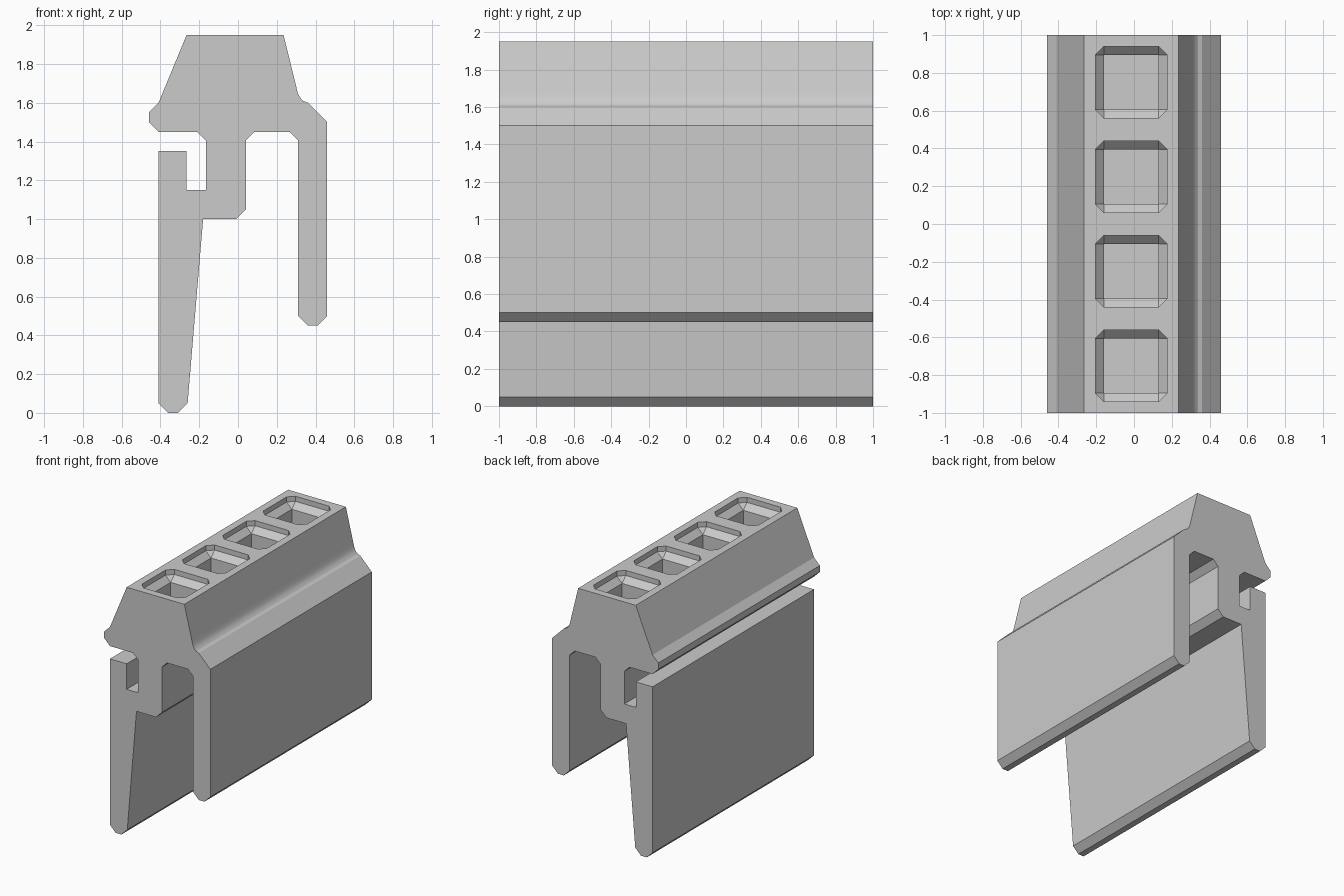
import bpy, bmesh, math

if "Cube" in bpy.data.objects:
    bpy.data.objects.remove(bpy.data.objects["Cube"], do_unlink=True)

# Single grey material
GREY = (0.6, 0.6, 0.6, 1)
grey = bpy.data.materials.new("light_grey")
grey.use_nodes = True
grey.diffuse_color = GREY
grey.node_tree.nodes["Principled BSDF"].inputs["Base Color"].default_value = GREY


def make_object(name, bm):
    bmesh.ops.recalc_face_normals(bm, faces=bm.faces)
    mesh = bpy.data.meshes.new(name)
    bm.to_mesh(mesh)
    bm.free()
    mesh.materials.append(grey)
    obj = bpy.data.objects.new(name, mesh)
    bpy.context.collection.objects.link(obj)
    return obj


def loft(bm, rings):
    """Skin a stack of closed rings and cap both ends."""
    loops = [[bm.verts.new(p) for p in ring] for ring in rings]
    for a, b in zip(loops, loops[1:]):
        for i in range(len(a)):
            j = (i + 1) % len(a)
            bm.faces.new((a[i], a[j], b[j], b[i]))
    bm.faces.new(loops[0])
    bm.faces.new(loops[-1])


def octagon(cx, cy, z, half, cut):
    s = half - cut
    pts = [(half, -s), (half, s), (s, half), (-s, half),
           (-half, s), (-half, -s), (-s, -half), (s, -half)]
    return [(cx + x, cy + y, z) for x, y in pts]


# Cross-section of the rail, clockwise from the top left
top_and_shoulder = [(-0.265, 1.95), (0.235, 1.95), (0.30, 1.685), (0.308, 1.652),
                    (0.315, 1.636), (0.325, 1.621), (0.338, 1.609), (0.36, 1.60)]
right_leg = [(0.46, 1.5), (0.46, 0.5), (0.41, 0.45), (0.36, 0.45), (0.31, 0.5)]
channel = [(0.31, 1.405), (0.265, 1.45), (0.085, 1.45), (0.04, 1.405)]
stem = [(0.04, 1.05), (-0.01, 1.0), (-0.18, 1.0)]
left_leg = [(-0.26, 0.05), (-0.31, 0), (-0.36, 0), (-0.41, 0.05),
            (-0.41, 1.35), (-0.265, 1.35)]
slot = [(-0.265, 1.15), (-0.165, 1.15), (-0.165, 1.405), (-0.21, 1.45)]
lip = [(-0.41, 1.45), (-0.46, 1.50), (-0.46, 1.55), (-0.41, 1.60)]
profile = top_and_shoulder + right_leg + channel + stem + left_leg + slot + lip

bm = bmesh.new()
loft(bm, [[(x, y, z) for x, z in profile] for y in (-1, 1)])
rail = make_object("clip_rail", bm)

# Row of pockets: chamfered rim stepping down into a square well
bm = bmesh.new()
HALF, CUT = 0.19, 0.045
for cy in (-0.75, -0.25, 0.25, 0.75):
    loft(bm, [octagon(-0.015, cy, 2.05, HALF, CUT),
              octagon(-0.015, cy, 1.91, HALF, CUT),
              octagon(-0.015, cy, 1.865, HALF - CUT, 0),
              octagon(-0.015, cy, 1.55, HALF - CUT, 0)])
bmesh.ops.remove_doubles(bm, verts=bm.verts, dist=0.0001)
cutter = make_object("pocket_cutter", bm)
cutter.hide_render = True

cut = rail.modifiers.new("pockets", 'BOOLEAN')
cut.operation = 'DIFFERENCE'
cut.solver = 'EXACT'
cut.object = cutter
bpy.ops.object.select_all(action='DESELECT')
rail.select_set(True)
bpy.context.view_layer.objects.active = rail
bpy.ops.object.modifier_apply(modifier=cut.name)
bpy.data.objects.remove(cutter, do_unlink=True)

# Smooth only the shoulder fillet
bpy.ops.object.shade_smooth_by_angle(angle=math.radians(20))
